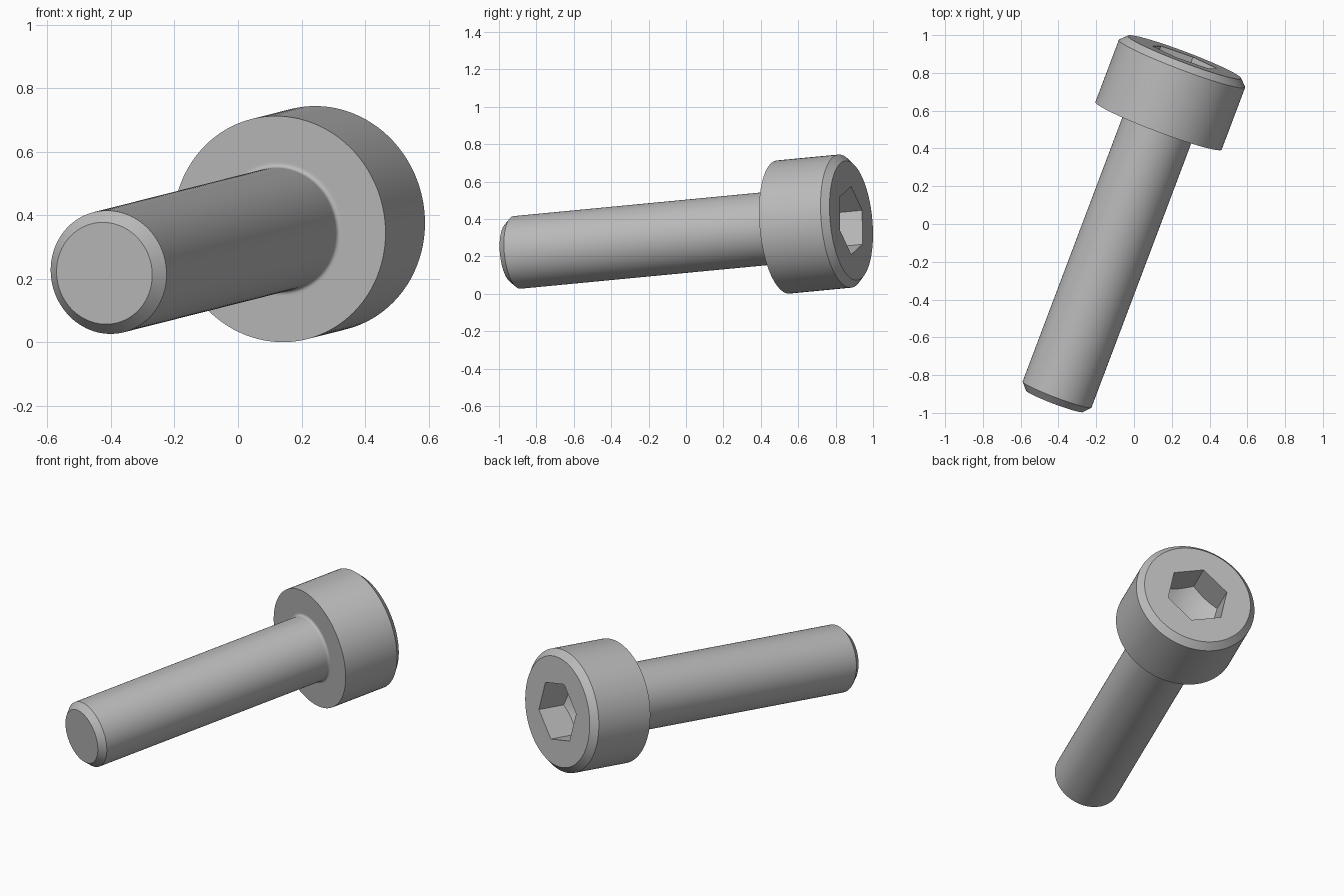
import bpy, bmesh
from math import sin, cos, pi, radians
from mathutils import Matrix, Vector

cube = bpy.data.objects.get("Cube")
if cube:
    bpy.data.objects.remove(cube, do_unlink=True)

SEGMENTS = 96
SHAFT_R, SHAFT_LEN, TIP_CHAMFER = 0.195, 1.565, 0.038
HEAD_R, HEAD_H, HEAD_CHAMFER = 0.3575, 0.39, 0.037
FILLET = 0.013
HEX_FLAT, HEX_DEPTH, CONE_SLOPE = 0.1625, 0.17, 0.55
HEX_CORNER = HEX_FLAT / cos(pi / 6)


def circle(radius, z):
    """Round cross-section at height z."""
    return [Vector((radius * cos(2 * pi * i / SEGMENTS),
                    radius * sin(2 * pi * i / SEGMENTS), z))
            for i in range(SEGMENTS)]


def hexagon(z, slope=0.0):
    """Hexagonal cross-section; a slope makes its edge follow a cone."""
    points = []
    for i in range(SEGMENTS):
        a = 2 * pi * i / SEGMENTS
        r = HEX_FLAT / cos(a % (pi / 3) - pi / 6)
        points.append(Vector((r * cos(a), r * sin(a),
                              z - slope * (HEX_CORNER - r))))
    return points


# Shaft with chamfered tip
rings = [circle(SHAFT_R - 0.034, -SHAFT_LEN),
         circle(SHAFT_R, TIP_CHAMFER - SHAFT_LEN),
         circle(SHAFT_R, -FILLET - 0.006)]
# Fillet under the head
for step in range(5):
    a = step * pi / 8
    rings.append(circle(SHAFT_R + FILLET * (1 - cos(a)), FILLET * (sin(a) - 1)))
rings.append(circle(SHAFT_R + FILLET + 0.006, 0))
# Head with chamfered rim
rings += [circle(HEAD_R, 0),
          circle(HEAD_R, HEAD_H - HEAD_CHAMFER),
          circle(HEAD_R - HEAD_CHAMFER, HEAD_H)]
# Hexagonal socket with conical floor
floor_z = HEAD_H - HEX_DEPTH
rings += [hexagon(HEAD_H), hexagon(floor_z, CONE_SLOPE)]

bm = bmesh.new()
loops = [[bm.verts.new(p) for p in ring] for ring in rings]
for low, high in zip(loops, loops[1:]):
    for i in range(SEGMENTS):
        j = (i + 1) % SEGMENTS
        bm.faces.new((low[i], low[j], high[j], high[i]))
bm.faces.new(loops[0][::-1])
apex = bm.verts.new((0, 0, floor_z - CONE_SLOPE * HEX_CORNER))
for i in range(SEGMENTS):
    bm.faces.new((loops[-1][i], loops[-1][(i + 1) % SEGMENTS], apex))
bmesh.ops.recalc_face_normals(bm, faces=bm.faces)

# Tilt the bolt onto its axis
axis = Vector((0.352, 0.932, 0.089)).normalized()
side = axis.cross(Vector((0, 0, 1))).normalized()
up = side.cross(axis)
tilt = Matrix((up, side, axis)).transposed().to_4x4()
place = Matrix.Translation((0.13, 0.52, 0.357))
bm.transform(place @ tilt @ Matrix.Rotation(radians(-13), 4, 'Z'))

mesh = bpy.data.meshes.new("socket_head_bolt")
bm.to_mesh(mesh)
bm.free()
bolt = bpy.data.objects.new("socket_head_bolt", mesh)
bpy.context.collection.objects.link(bolt)

# Plain grey metal
grey = bpy.data.materials.new("steel_grey")
grey.use_nodes = True
colour = (0.5, 0.5, 0.5, 1)
grey.diffuse_color = colour
grey.node_tree.nodes["Principled BSDF"].inputs["Base Color"].default_value = colour
mesh.materials.append(grey)

bpy.context.view_layer.objects.active = bolt
bolt.select_set(True)
bpy.ops.object.shade_smooth_by_angle(angle=radians(30))
